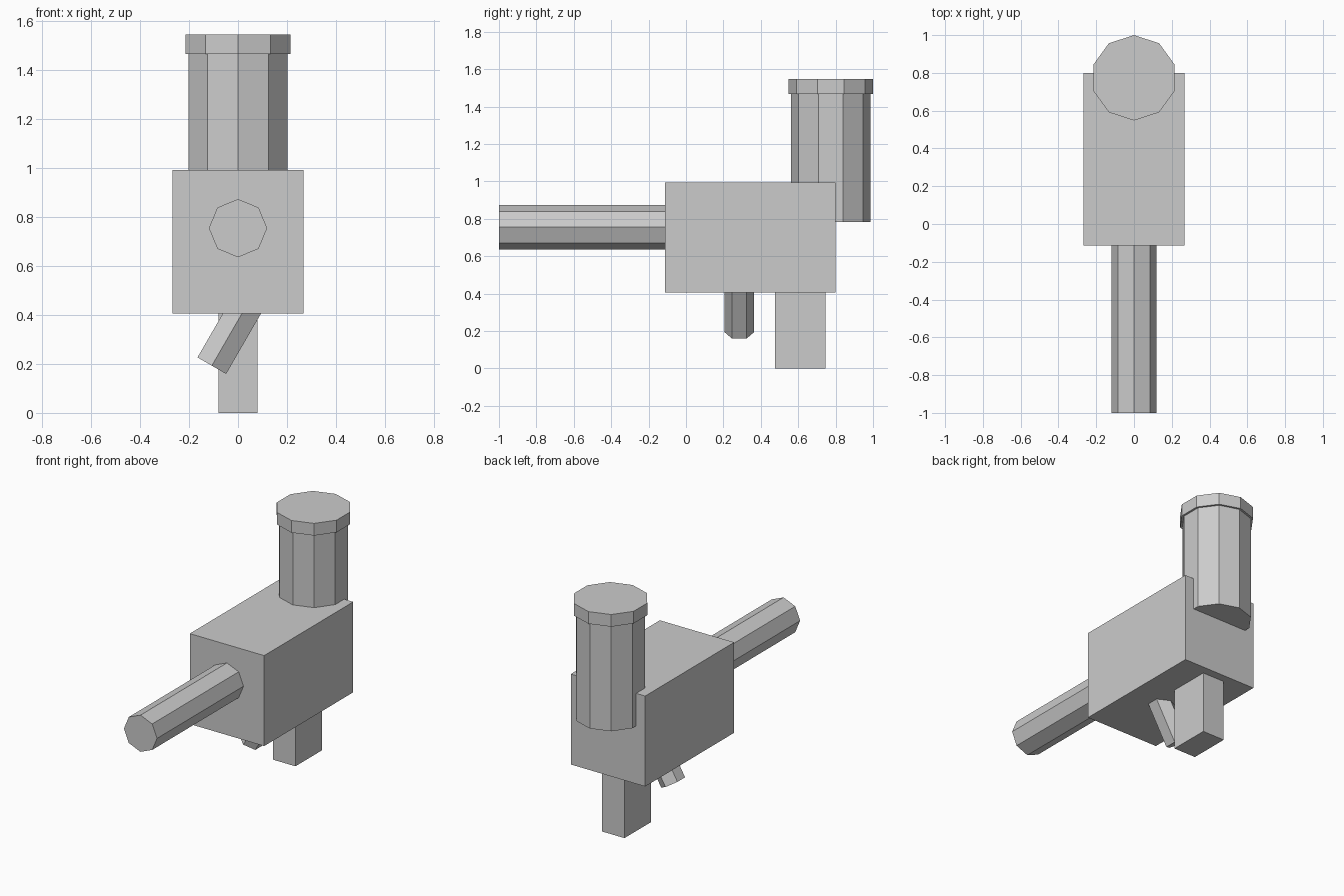
import bpy
from math import radians, sin, cos
from mathutils import Vector

if "Cube" in bpy.data.objects:
    bpy.data.objects.remove(bpy.data.objects["Cube"])


def box(name, lo, hi):
    lo, hi = Vector(lo), Vector(hi)
    bpy.ops.mesh.primitive_cube_add(size=1, location=(lo + hi) / 2)
    ob = bpy.context.object
    ob.name = name
    ob.scale = hi - lo
    bpy.ops.object.transform_apply(location=False, rotation=False, scale=True)
    return ob


def prism(name, start, end, radius, sides):
    """Prism from start to end; axis lies in the xz plane or along y."""
    start, end = Vector(start), Vector(end)
    d = end - start
    if abs(d.y) > 1e-6:
        rot = (radians(90), 0, 0)
    else:
        rot = (0, Vector((0, 0, 1)).angle(d) * (1 if d.x >= 0 else -1), 0)
    bpy.ops.mesh.primitive_cylinder_add(
        vertices=sides, radius=radius, depth=d.length,
        location=(start + end) / 2, rotation=rot)
    ob = bpy.context.object
    ob.name = name
    return ob


# Main housing and square grip
box("body", (-0.267, -0.113, 0.406), (0.267, 0.80, 0.993))
box("grip", (-0.08, 0.475, 0), (0.08, 0.745, 0.42))

# Octagonal barrel pointing forward
prism("barrel", (0, -1, 0.755), (0, -0.08, 0.755), 0.119, 8)

# Upright ten-sided canister overhanging the back, with lid
prism("canister", (0, 0.774, 0.782), (0, 0.774, 1.47), 0.2125, 10)
prism("canister_lid", (0, 0.774, 1.467), (0, 0.774, 1.546), 0.226, 10)

# Slanted hexagonal trigger
a, length = radians(30), 0.34
foot = Vector((-0.107, 0.285, 0.193))
prism("trigger", foot, foot + length * Vector((sin(a), 0, cos(a))), 0.078, 6)
